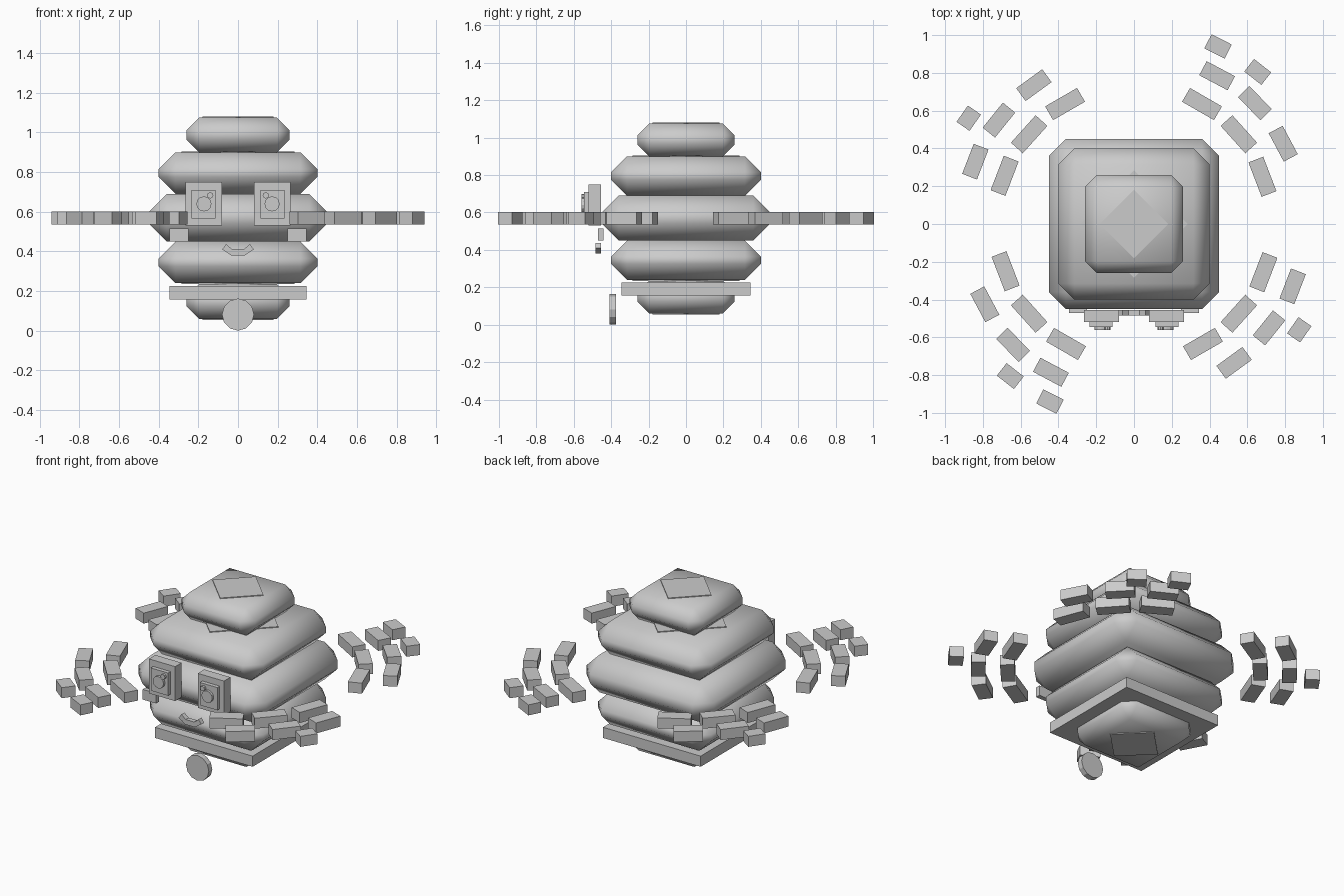
import bpy, math
from math import radians

if "Cube" in bpy.data.objects:
    bpy.data.objects.remove(bpy.data.objects["Cube"])

grey = bpy.data.materials.new("stone grey")
grey.diffuse_color = (0.6, 0.6, 0.6, 1)
grey.use_nodes = True
grey.node_tree.nodes["Principled BSDF"].inputs["Base Color"].default_value = grey.diffuse_color


def box(name, x, y, z, angle=0.0, bevel=0.0):
    """Box from (min, max) ranges, turned about z, optionally chamfered."""
    lo, hi = zip(x, y, z)
    bpy.ops.mesh.primitive_cube_add(
        size=1, location=[(a + b) / 2 for a, b in zip(lo, hi)])
    ob = bpy.context.object
    ob.name = name
    ob.scale = [b - a for a, b in zip(lo, hi)]
    bpy.ops.object.transform_apply(location=False, rotation=False, scale=True)
    ob.rotation_euler.z = radians(angle)
    ob.data.materials.append(grey)
    if bevel:
        m = ob.modifiers.new("chamfer", "BEVEL")
        m.width, m.segments = bevel, 1
        bpy.ops.object.modifier_apply(modifier=m.name)
        bpy.ops.object.shade_smooth_by_angle(angle=radians(60))
    return ob


def disc(name, x, z, r, y0, y1, sides):
    """Flat disc facing the front."""
    bpy.ops.mesh.primitive_cylinder_add(
        vertices=sides, radius=r, depth=y1 - y0,
        location=(x, (y0 + y1) / 2, z), rotation=(math.pi / 2, 0, 0))
    ob = bpy.context.object
    ob.name = name
    ob.data.materials.append(grey)
    return ob


def prism(name, outline, y0, y1):
    """Front-facing outline in x, z extruded along y."""
    n = len(outline)
    verts = [(x, y, z) for y in (y0, y1) for x, z in outline]
    faces = [tuple(range(n)), tuple(reversed(range(n, 2 * n)))]
    faces += [(i, i + n, (i + 1) % n + n, (i + 1) % n) for i in range(n)]
    me = bpy.data.meshes.new(name)
    me.from_pydata(verts, [], faces)
    me.materials.append(grey)
    ob = bpy.data.objects.new(name, me)
    bpy.context.collection.objects.link(ob)


# Stacked body tiers, each with a thin diamond slab through it
tiers = [  # half width, bottom, top, chamfer, diamond radius
    (0.26, 0.06, 0.235, 0.063, 0.18),
    (0.40, 0.24, 0.45, 0.085, 0.285),
    (0.45, 0.45, 0.69, 0.09, 0.0),
    (0.40, 0.69, 0.90, 0.085, 0.285),
    (0.26, 0.90, 1.075, 0.063, 0.18),
]
for w, z0, z1, bevel, r in tiers:
    box("body_tier", (-w, w), (-w, w), (z0, z1), bevel=bevel)
    if r:
        s = r / math.sqrt(2)
        box("diamond_slab", (-s, s), (-s, s), (z0 - 0.005, z1 + 0.005), 45)

# Square collar around the lowest tier
box("collar", (-0.345, 0.345), (-0.345, 0.345), (0.157, 0.225))

# Face: eyes, cheeks, mouth
for s in (-1, 1):
    def span(a, b):
        return tuple(sorted((s * a, s * b)))
    box("eye_block", span(0.08, 0.265), (-0.52, -0.455), (0.53, 0.75))
    box("eye_plate", span(0.113, 0.235), (-0.545, -0.52), (0.565, 0.71))
    disc("pupil", s * 0.172, 0.64, 0.038, -0.56, -0.54, 12)
    disc("pupil_glint", s * 0.14, 0.683, 0.016, -0.56, -0.54, 8)
    box("cheek", span(0.25, 0.345), (-0.47, -0.44), (0.45, 0.515))
half = [(0.035, 0.38), (0.055, 0.395), (0.08, 0.41), (0.06, 0.437), (0.03, 0.412)]
prism("mouth", half + [(-x, z) for x, z in reversed(half)], -0.485, -0.455)

# Hanging medallion
disc("medallion", 0, 0.082, 0.081, -0.41, -0.375, 12)

# Floating blocks around the body: x, y, angle, length
blocks = [
    (0.36, 0.635, -30, 0.195), (0.44, 0.785, -28, 0.17), (0.445, 0.94, -27, 0.12),
    (0.655, 0.805, -38, 0.115), (0.64, 0.64, -46, 0.17), (0.555, 0.475, -48, 0.195),
    (0.68, 0.25, -69, 0.195), (0.79, 0.425, -62, 0.17),
    (-0.365, 0.635, 30, 0.195), (-0.53, 0.735, 36, 0.17), (-0.555, 0.475, 48, 0.195),
    (-0.715, 0.55, 51, 0.17), (-0.685, 0.255, 69, 0.195), (-0.84, 0.33, 69, 0.17),
    (-0.875, 0.56, 55, 0.105),
]
for x, y, angle, length in blocks:
    for s in (-1, 1):
        box("floating_block", (s * x - length / 2, s * x + length / 2),
            (s * y - 0.042, s * y + 0.042), (0.535, 0.602), angle)
